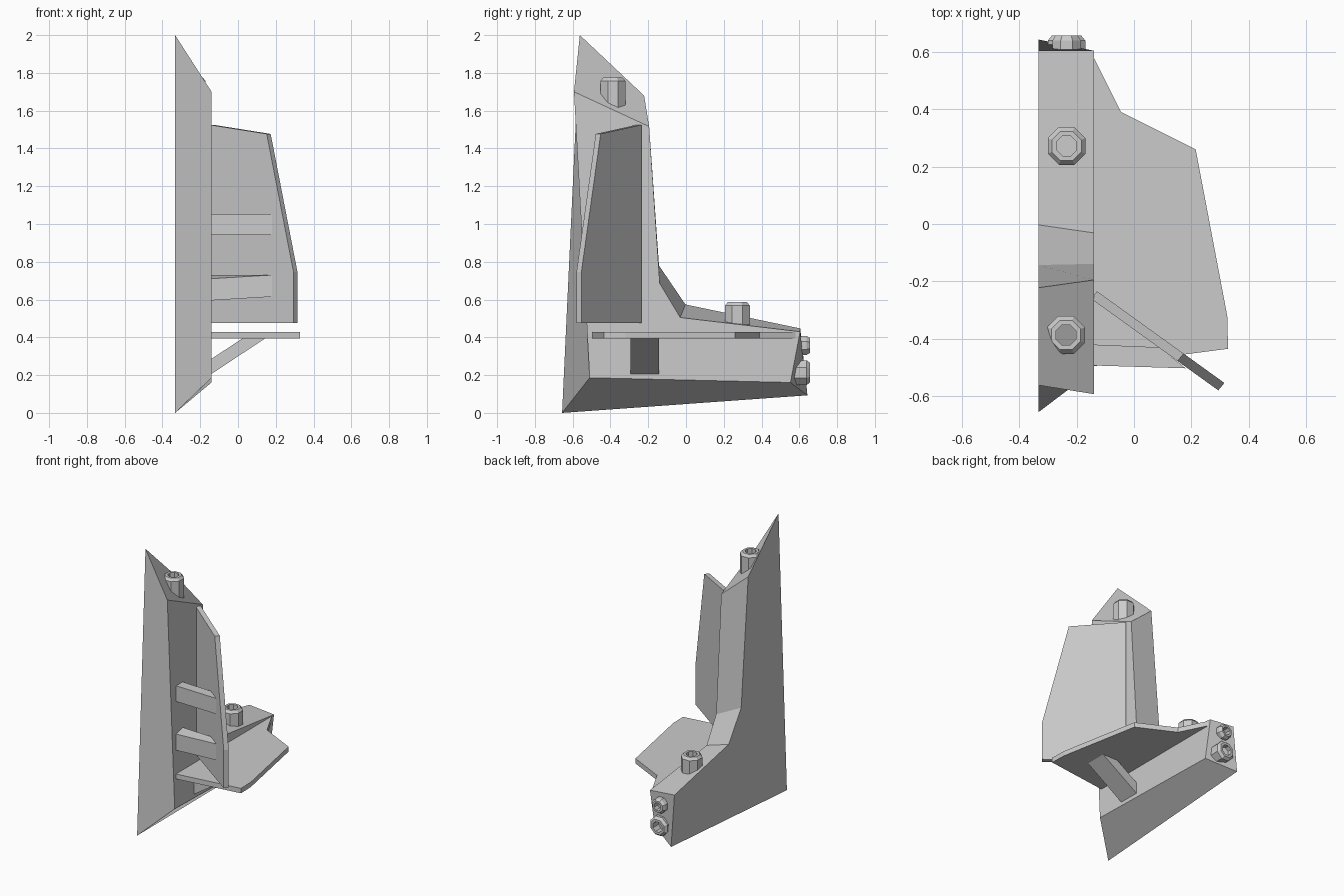
import bpy, bmesh, math
from mathutils import Matrix

if "Cube" in bpy.data.objects:
    bpy.data.objects.remove(bpy.data.objects["Cube"])


def finish(bm, name):
    bmesh.ops.recalc_face_normals(bm, faces=bm.faces)
    me = bpy.data.meshes.new(name)
    bm.to_mesh(me)
    bm.free()
    ob = bpy.data.objects.new(name, me)
    bpy.context.collection.objects.link(ob)
    return ob


def loft(name, a, b):
    """Closed solid between two loops with equal point counts."""
    bm = bmesh.new()
    va = [bm.verts.new(p) for p in a]
    vb = [bm.verts.new(p) for p in b]
    bm.faces.new(va)
    bm.faces.new(vb[::-1])
    n = len(a)
    for i in range(n):
        j = (i + 1) % n
        bm.faces.new((va[i], vb[i], vb[j], va[j]))
    return finish(bm, name)


def stud(name, base, height, r, backward=False):
    """Eight-sided chamfered tube, pointing up or toward the back."""
    hole = r * 0.53
    section = [(r, 0), (r, height - 0.018), (r * 0.78, height), (hole, height), (hole, 0)]
    bm = bmesh.new()
    rings = []
    for k in range(8):
        t = math.radians(22.5 + 45 * k)
        rings.append([bm.verts.new((q * math.cos(t), q * math.sin(t), z)) for q, z in section])
    for k in range(8):
        p, q = rings[k], rings[(k + 1) % 8]
        for i in range(5):
            j = (i + 1) % 5
            bm.faces.new((p[i], q[i], q[j], p[j]))
    m = Matrix.Translation(base)
    if backward:
        m = m @ Matrix.Rotation(math.radians(-90), 4, 'X')
    bm.transform(m)
    return finish(bm, name)


# L-shaped body: large outer side, smaller inner side
outer = [(-0.656, 0), (0.643, 0.093), (0.605, 0.447), (-0.003, 0.574),
         (-0.143, 0.78), (-0.222, 1.68), (-0.562, 2.0)]
inner = [(-0.51, 0.186), (0.553, 0.161), (0.604, 0.43), (-0.031, 0.505),
         (-0.139, 0.685), (-0.195, 1.516), (-0.593, 1.70)]
loft("body", [(-0.333, y, z) for y, z in outer], [(-0.14, y, z) for y, z in inner])

# Angled upright panel
panel = [(-0.15, 0.475), (0.294, 0.475), (0.294, 0.745), (0.152, 1.477), (-0.15, 1.525)]
front = [(x, -0.58 - 0.72 * (x - 0.294), z) for x, z in panel]
loft("upright_panel", front, [(x + 0.021, y + 0.026, z) for x, y, z in front])

# Horizontal plate
plate = [(-0.15, -0.497), (0.328, -0.435), (0.325, -0.32), (0.215, 0.26),
         (-0.045, 0.39), (-0.14, 0.58), (-0.15, 0.58)]
loft("lower_plate", [(x, y, 0.393) for x, y in plate], [(x, y, 0.428) for x, y in plate])

# Bars bracing the upright panel, ends cut along the panel
for name, z0, z1, rise, back in (("upper_bar", 0.942, 1.053, 0.0, 0.0),
                                 ("lower_bar", 0.595, 0.71, 0.02, 0.02)):
    loft(name,
         [(-0.15, -0.493, z0), (-0.15, -0.42, z0 + back),
          (-0.15, -0.42, z1 + back), (-0.15, -0.493, z1)],
         [(0.18, -0.503, z0 + rise), (0.09, -0.43, z0 + back),
          (0.09, -0.43, z1 + back), (0.18, -0.503, z1 + rise)])

# Diagonal strut under the plate
strut = [(-0.15, 0.2), (0.145, 0.395), (0.025, 0.395), (-0.15, 0.28)]
loft("strut", [(x, -0.295, z) for x, z in strut], [(x, -0.142, z) for x, z in strut])

# Studs on the slopes and the back
stud("top_stud", (-0.237, -0.387, 1.55), 0.225, 0.071)
stud("deck_stud", (-0.235, 0.272, 0.45), 0.136, 0.071)
stud("upper_back_stud", (-0.235, 0.58, 0.357), 0.077, 0.054, True)
stud("lower_back_stud", (-0.235, 0.56, 0.213), 0.097, 0.071, True)
